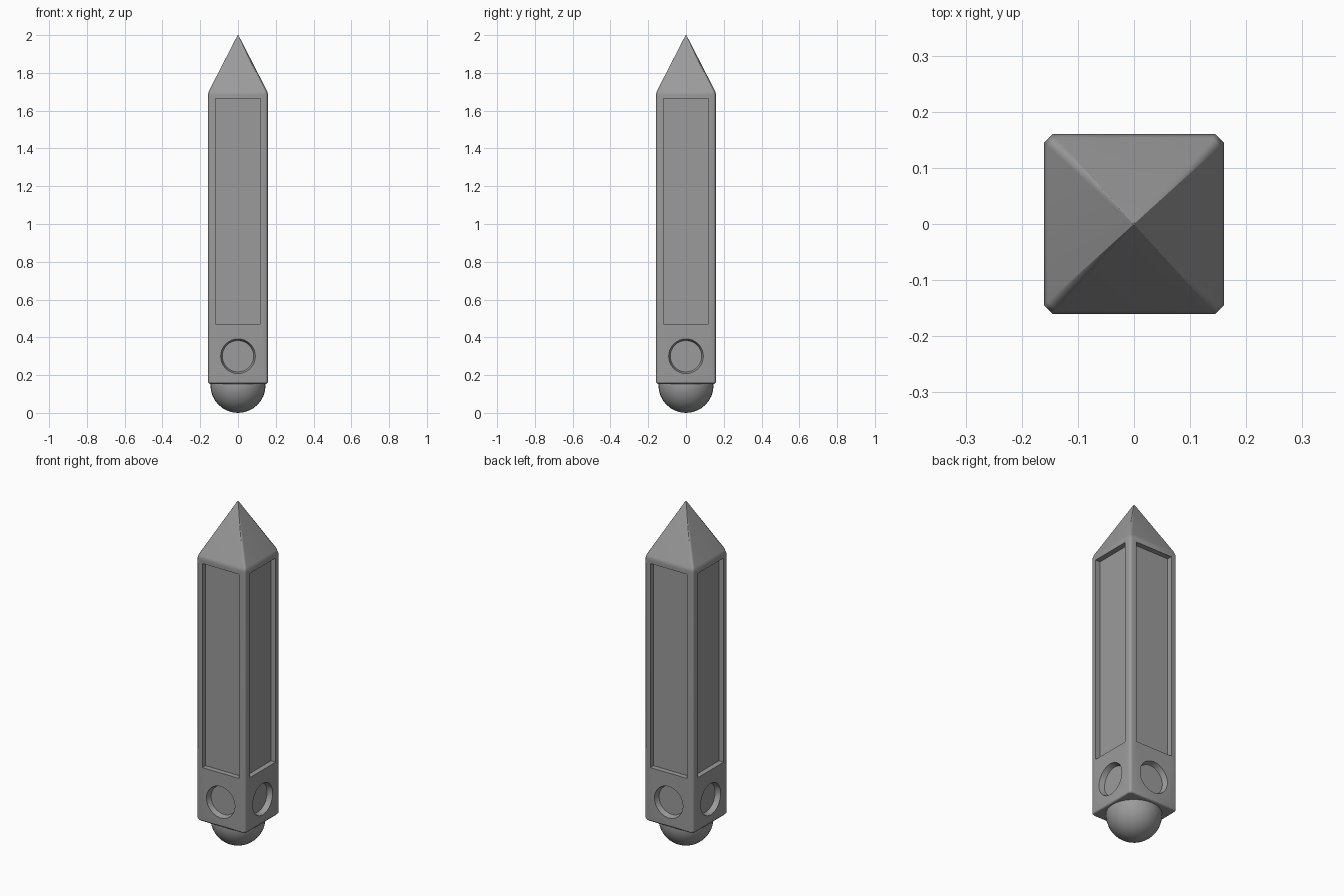
import bpy, bmesh
from math import pi, radians
from mathutils import Matrix

cube = bpy.data.objects.get("Cube")
if cube:
    bpy.data.objects.remove(cube)

stone = bpy.data.materials.new("plain_grey")
stone.use_nodes = True
GREY = (0.33, 0.33, 0.33, 1)
stone.diffuse_color = GREY
stone.node_tree.nodes["Principled BSDF"].inputs["Base Color"].default_value = GREY


def add_object(name, bm):
    bmesh.ops.recalc_face_normals(bm, faces=bm.faces)
    mesh = bpy.data.meshes.new(name)
    bm.to_mesh(mesh)
    bm.free()
    mesh.materials.append(stone)
    obj = bpy.data.objects.new(name, mesh)
    bpy.context.collection.objects.link(obj)
    return obj


def activate(obj):
    bpy.ops.object.select_all(action="DESELECT")
    obj.select_set(True)
    bpy.context.view_layer.objects.active = obj


def chamfered_ring(bm, half, cut, z):
    k = half - cut
    outline = [(k, -half), (half, -k), (half, k), (k, half),
               (-k, half), (-half, k), (-half, -k), (-k, -half)]
    return [bm.verts.new((x, y, z)) for x, y in outline]


# Square pillar with chamfered corners and a pyramid point
HALF = 0.16
bm = bmesh.new()
rings = [chamfered_ring(bm, *r) for r in (
    (0.150, 0.012, 0.153), (HALF, 0.015, 0.165), (HALF, 0.015, 1.683),
    (0.154, 0.015, 1.704), (0.002, 0.001, 2.0))]
for low, high in zip(rings, rings[1:]):
    for i in range(8):
        j = (i + 1) % 8
        bm.faces.new((low[i], low[j], high[j], high[i]))
bm.faces.new(rings[0])
bm.faces.new(rings[-1])
pillar = add_object("pillar", bm)

# Cutters for the long panels and round sockets on all four sides
DEPTH = 0.03
bm = bmesh.new()
for side in range(4):
    turn = Matrix.Rotation(side * pi / 2, 4, "Z")
    bmesh.ops.create_cube(bm, size=1, matrix=turn
                          @ Matrix.Translation((0, -HALF, 1.067))
                          @ Matrix.Diagonal((0.238, 2 * DEPTH, 1.193, 1)))
    bmesh.ops.create_cone(bm, cap_ends=True, segments=32,
                          radius1=0.083, radius2=0.101, depth=2 * DEPTH,
                          matrix=turn @ Matrix.Translation((0, -HALF, 0.3))
                          @ Matrix.Rotation(pi / 2, 4, "X"))
cutter = add_object("recess_cutter", bm)
cutter.hide_render = True

activate(pillar)
cut = pillar.modifiers.new("recesses", "BOOLEAN")
cut.operation = "DIFFERENCE"
cut.solver = "EXACT"
cut.object = cutter
bpy.ops.object.modifier_apply(modifier=cut.name)
bpy.data.objects.remove(cutter)
bpy.ops.object.shade_smooth_by_angle(angle=radians(50))
weighted = pillar.modifiers.new("soft_chamfers", "WEIGHTED_NORMAL")
weighted.keep_sharp = True

# Round ball set into the base
bm = bmesh.new()
bmesh.ops.create_uvsphere(bm, u_segments=32, v_segments=16, radius=0.146,
                          matrix=Matrix.Translation((0, 0, 0.146)))
ball = add_object("base_ball", bm)
activate(ball)
bpy.ops.object.shade_smooth_by_angle(angle=radians(40))
